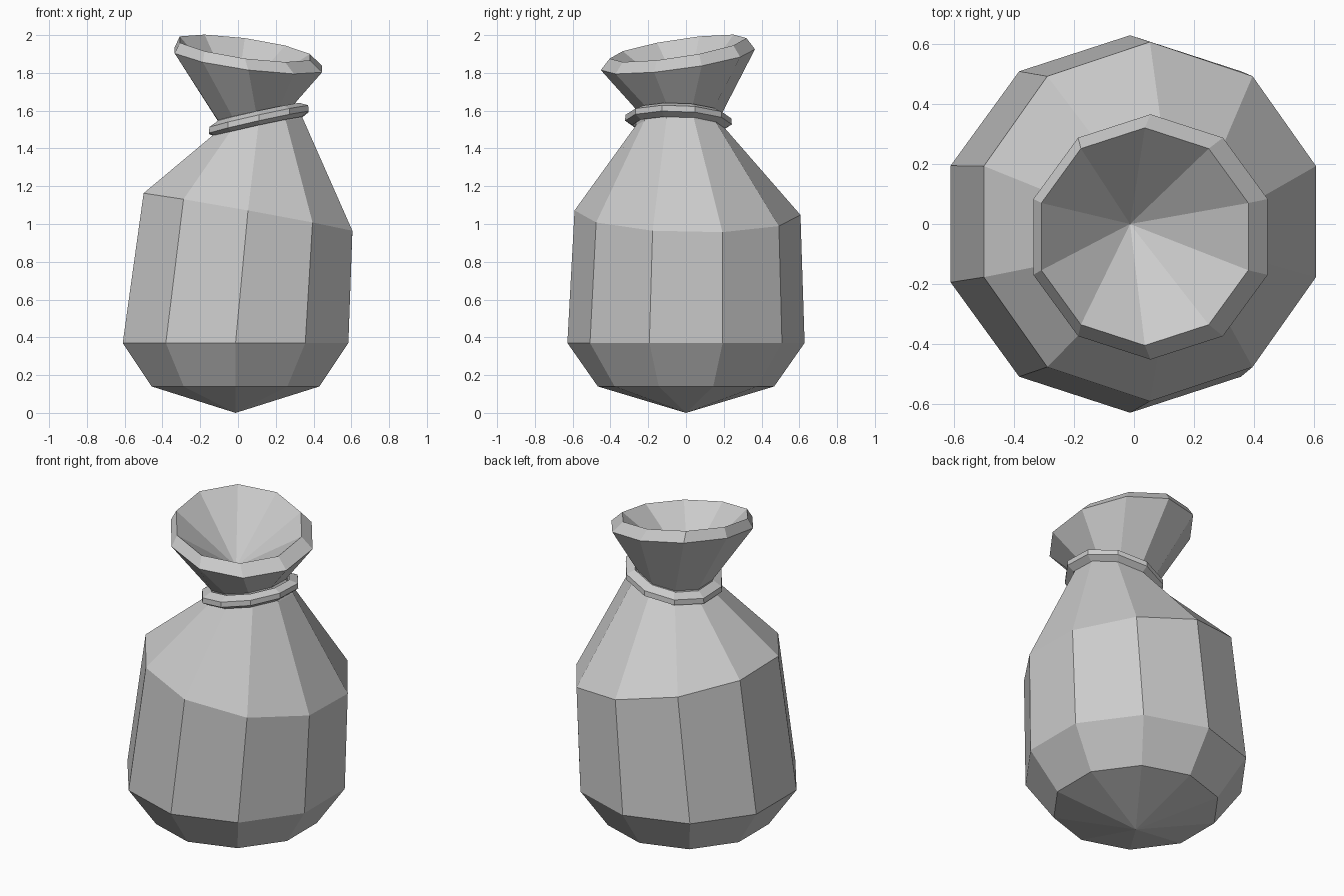
import bpy, bmesh
from math import sin, cos, pi

if "Cube" in bpy.data.objects:
    bpy.data.objects.remove(bpy.data.objects["Cube"])

SIDES = 10


def ring(bm, cx, cy, cz, rx, ry, tx=0.0, ty=0.0):
    """Ten-sided ring; tx and ty tilt its plane along x and y."""
    verts = []
    for i in range(SIDES):
        a = pi / 2 + 2 * pi * i / SIDES
        dx, dy = rx * cos(a), ry * sin(a)
        verts.append(bm.verts.new((cx + dx, cy + dy, cz + tx * dx + ty * dy)))
    return verts


def bridge(bm, a, b):
    for i in range(SIDES):
        j = (i + 1) % SIDES
        bm.faces.new((a[i], a[j], b[j], b[i]))


def fan(bm, loop, point):
    tip = bm.verts.new(point)
    for i in range(SIDES):
        bm.faces.new((loop[i], loop[(i + 1) % SIDES], tip))


def finish(bm, name):
    bmesh.ops.recalc_face_normals(bm, faces=bm.faces[:])
    mesh = bpy.data.meshes.new(name)
    bm.to_mesh(mesh)
    bm.free()
    obj = bpy.data.objects.new(name, mesh)
    bpy.context.collection.objects.link(obj)


# Sack: belly, shoulder, pinched neck, flared mouth and funnel inside
bm = bmesh.new()
profile = [
    (-0.013, 0.0, 0.14, 0.467, 0.467),
    (-0.013, 0.0, 0.37, 0.628, 0.628),
    (0.053, 0.008, 1.06, 0.581, 0.598, -0.18, -0.02),
    (0.108, -0.03, 1.515, 0.247, 0.235, 0.18, -0.03),
    (0.095, -0.033, 1.59, 0.212, 0.222, 0.21, -0.03),
    (0.055, -0.043, 1.87, 0.41, 0.408, -0.128, 0.135),
    (0.036, -0.042, 1.93, 0.362, 0.362, -0.135, 0.15),
]
rings = [ring(bm, *p) for p in profile]
for lower, upper in zip(rings, rings[1:]):
    bridge(bm, lower, upper)
fan(bm, rings[0], (-0.013, 0.0, 0.0))
fan(bm, rings[-1], (-0.013, 0.0, 1.64))
finish(bm, "sack")

# Tie band: closed loop around the neck
bm = bmesh.new()
section = [(0.24, 1.515), (0.277, 1.537), (0.275, 1.568), (0.225, 1.592), (0.2, 1.55)]
loops = [ring(bm, 0.11, -0.04, z, r, r * 1.02, 0.22, -0.035) for r, z in section]
for i, loop in enumerate(loops):
    bridge(bm, loop, loops[(i + 1) % len(loops)])
finish(bm, "tie_band")
